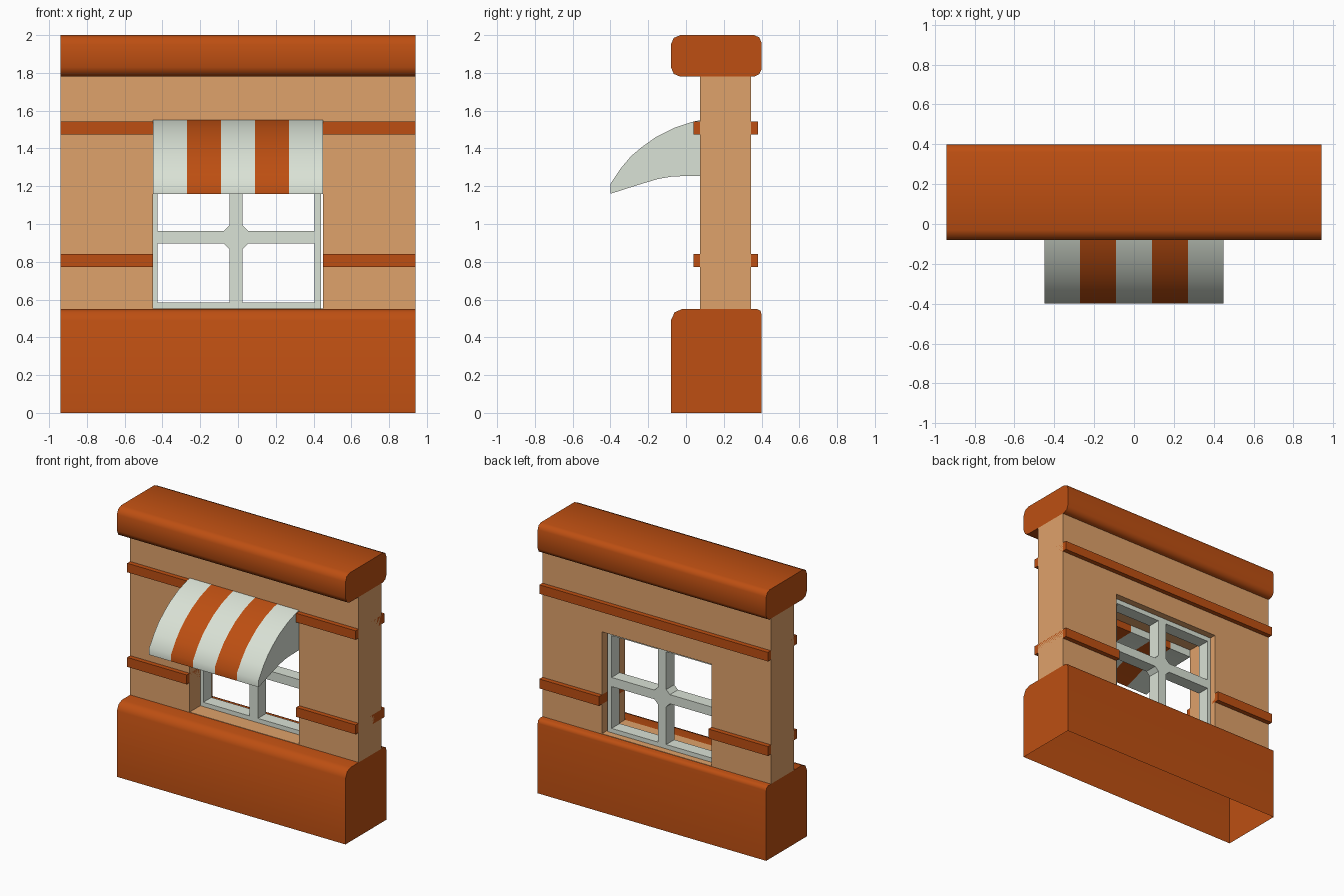
import bpy, bmesh, math

if "Cube" in bpy.data.objects:
    bpy.data.objects.remove(bpy.data.objects["Cube"])


def material(name, rgb):
    m = bpy.data.materials.new(name)
    m.diffuse_color = (*rgb, 1)
    m.use_nodes = True
    m.node_tree.nodes["Principled BSDF"].inputs["Base Color"].default_value = m.diffuse_color
    return m


ORANGE = material("burnt_orange", (0.51, 0.078, 0.006))
TAN = material("tan_plaster", (0.74, 0.36, 0.145))
PALE = material("pale_grey_green", (0.70, 0.76, 0.67))


def add_prism(bm, pts, cuts, axis, skip=(), caps=True):
    """Extrude a profile through the positions in cuts, along x (y,z points) or y (x,z points)."""
    def place(p, t):
        return (t, p[0], p[1]) if axis == "x" else (p[0], t, p[1])
    rings = [[bm.verts.new(place(p, t)) for p in pts] for t in cuts]
    n = len(pts)
    for a, b in zip(rings, rings[1:]):
        for i in range(n):
            if i not in skip:
                j = (i + 1) % n
                bm.faces.new((a[i], a[j], b[j], b[i]))
    if caps:
        bm.faces.new(rings[0][::-1])
        bm.faces.new(rings[-1])


def finish(name, bm, mats, smooth=None):
    bmesh.ops.recalc_face_normals(bm, faces=bm.faces[:])
    me = bpy.data.meshes.new(name)
    bm.to_mesh(me)
    bm.free()
    for m in mats:
        me.materials.append(m)
    ob = bpy.data.objects.new(name, me)
    bpy.context.collection.objects.link(ob)
    if smooth:
        bpy.ops.object.select_all(action="DESELECT")
        ob.select_set(True)
        bpy.context.view_layer.objects.active = ob
        bpy.ops.object.shade_smooth_by_angle(angle=math.radians(smooth))
    return ob


def prism(name, pts, cuts, axis, mat, smooth=None, skip=()):
    bm = bmesh.new()
    add_prism(bm, pts, cuts, axis, skip)
    return finish(name, bm, [mat], smooth)


def rect(a0, a1, b0, b1):
    return [(a0, b0), (a1, b0), (a1, b1), (a0, b1)]


X = 0.94          # half length of the wall
OPEN = 0.45       # half width of the window opening

# Base plinth, open underneath (bottom edge skipped)
prism("base_plinth", [(-.08, 0), (.40, 0), (.40, .52), (.395, .54), (.375, .55),
                      (-.02, .55), (-.06, .533), (-.08, .49)],
      (-X, X), "x", ORANGE, 50, skip=(0,))

# Top cornice with rounded long edges
prism("top_cornice", [(-.03, 1.78), (.36, 1.78), (.388, 1.793), (.40, 1.82),
                      (.40, 1.96), (.388, 1.988), (.36, 2.0),
                      (-.03, 2.0), (-.065, 1.985), (-.08, 1.95),
                      (-.08, 1.83), (-.065, 1.795)],
      (-X, X), "x", ORANGE, 50)

# Wall around the window opening, and the sill inside it
prism("wall", [(-X, .55), (-OPEN, .55), (-OPEN, 1.31), (OPEN, 1.31),
               (OPEN, .55), (X, .55), (X, 1.78), (-X, 1.78)],
      (.075, .345), "y", TAN)
prism("window_sill", rect(.075, .345, .54, .553), (-OPEN, OPEN), "x", TAN)

# Horizontal trim rails
prism("upper_rail", rect(.04, .38, 1.475, 1.542), (-X, X), "x", ORANGE)
for side, x0, x1 in (("left", -X, -OPEN), ("right", OPEN, X)):
    prism("lower_rail_" + side, rect(.04, .38, .772, .842), (x0, x1), "x", ORANGE)

# Window frame: one quarter with a chamfered cross, mirrored twice
W, H, h, c, f = .45, .38, .034, .03, .035
bm = bmesh.new()
add_prism(bm, [(0, 0), (W, 0), (W, h), (h + c, h), (h, h + c), (h, H), (0, H)],
          (.20, .295), "y", skip=(0, 6))
add_prism(bm, [(W, h), (W, H), (h, H), (h, H - f), (W - f, H - f), (W - f, h)],
          (.20, .295), "y", skip=(2, 5))
frame = finish("window_frame", bm, [PALE])
frame.location = (-.01, 0, .93)
mirror = frame.modifiers.new("mirror", "MIRROR")
mirror.use_axis = (True, False, True)

# Striped awning with a curved top and underside
bm = bmesh.new()
stripes = [-OPEN + .18 * i for i in range(6)]
add_prism(bm, [(.075, 1.55), (.03, 1.54), (-.06, 1.51), (-.16, 1.46), (-.23, 1.41),
               (-.29, 1.36), (-.345, 1.295), (-.40, 1.213), (-.40, 1.16),
               (-.26, 1.205), (-.15, 1.238), (-.07, 1.252), (.075, 1.255)],
          stripes, "x")
for face in bm.faces:
    x = face.calc_center_median().x
    face.material_index = int((x + OPEN) / .18 + 1e-4) % 2 if abs(x) < OPEN - .01 else 0
finish("awning", bm, [PALE, ORANGE], 40)
